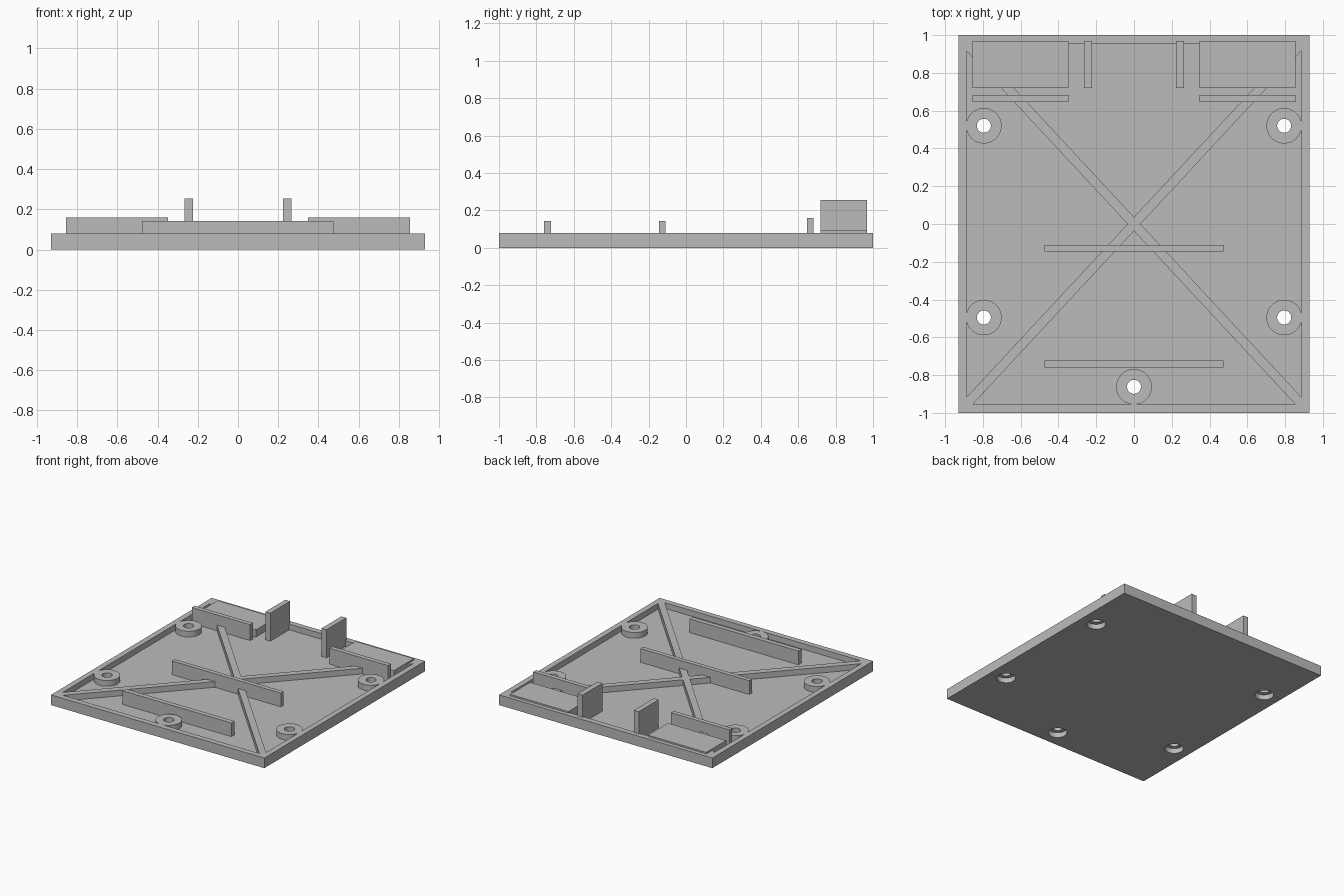
import bpy
import math

if "Cube" in bpy.data.objects:
    bpy.data.objects.remove(bpy.data.objects["Cube"])

# Overall sizes
HALF_X, HALF_Y = 0.93, 1.0
WALL = 0.044
FLOOR, RIM = 0.035, 0.08
BOSSES = [(-0.795, 0.52), (0.795, 0.52), (-0.795, -0.495), (0.795, -0.495), (0, -0.862)]

grey = bpy.data.materials.new("plain_grey")
grey.use_nodes = True
colour = (0.5, 0.5, 0.5, 1)
grey.diffuse_color = colour
grey.node_tree.nodes["Principled BSDF"].inputs["Base Color"].default_value = colour


def finish(name):
    obj = bpy.context.object
    obj.name = obj.data.name = name
    obj.data.materials.append(grey)
    return obj


def box(name, x, y, z, angle=0):
    """Box from its (low, high) range on each axis."""
    bpy.ops.mesh.primitive_cube_add(size=1, location=[sum(r) / 2 for r in (x, y, z)],
                                    rotation=(0, 0, angle))
    bpy.context.object.scale = [r[1] - r[0] for r in (x, y, z)]
    bpy.ops.object.transform_apply(location=False, rotation=True, scale=True)
    return finish(name)


def cylinder(name, centre, radius, low, high):
    bpy.ops.mesh.primitive_cylinder_add(vertices=48, radius=radius, depth=high - low,
                                        location=(*centre, (low + high) / 2))
    return finish(name)


def combine(target, tool, operation):
    """Apply a boolean and discard the helper."""
    mod = target.modifiers.new(operation, "BOOLEAN")
    mod.operation, mod.object, mod.solver = operation, tool, "EXACT"
    bpy.context.view_layer.objects.active = target
    bpy.ops.object.modifier_apply(modifier=mod.name)
    bpy.data.objects.remove(tool)


# Shallow tray: slab with a pocket
tray = box("tray", (-HALF_X, HALF_X), (-HALF_Y, HALF_Y), (0, RIM))
inner_x, inner_y = HALF_X - WALL, HALF_Y - WALL
combine(tray, box("pocket", (-inner_x, inner_x), (-inner_y, inner_y), (FLOOR, 0.2)), "DIFFERENCE")

# Diagonal braces, flush with the rim
reach = 0.975 * math.hypot(HALF_X, HALF_Y)
slope = math.atan2(HALF_Y, HALF_X)
for angle in (slope, -slope):
    combine(tray, box("brace", (-reach, reach), (-0.025, 0.025), (0.02, RIM), angle), "UNION")

# Screw bosses with through holes and recesses underneath
for centre in BOSSES:
    combine(tray, cylinder("boss", centre, 0.094, 0.02, RIM), "UNION")
for centre in BOSSES:
    combine(tray, cylinder("recess", centre, 0.068, -0.1, 0.04), "DIFFERENCE")
    combine(tray, cylinder("hole", centre, 0.037, -0.1, 0.2), "DIFFERENCE")
bpy.ops.object.select_all(action="DESELECT")
tray.select_set(True)
bpy.context.view_layer.objects.active = tray
bpy.ops.object.shade_smooth_by_angle(angle=math.radians(30))

# Cross ribs
for name, y in (("middle_rib", (-0.145, -0.11)), ("front_rib", (-0.76, -0.722))):
    box(name, (-0.475, 0.475), y, (FLOOR, 0.143))

# Mirrored rear parts: pads, low walls and upright fins
for side, sign in (("left", 1), ("right", -1)):
    def span(a, b):
        return sorted((sign * a, sign * b))
    box(side + "_pad", span(0.347, 0.855), (0.72, 0.968), (FLOOR, 0.092))
    box(side + "_low_wall", span(0.347, 0.855), (0.646, 0.682), (FLOOR, 0.16))
    box(side + "_fin", span(0.223, 0.266), (0.72, 0.968), (FLOOR, 0.255))
